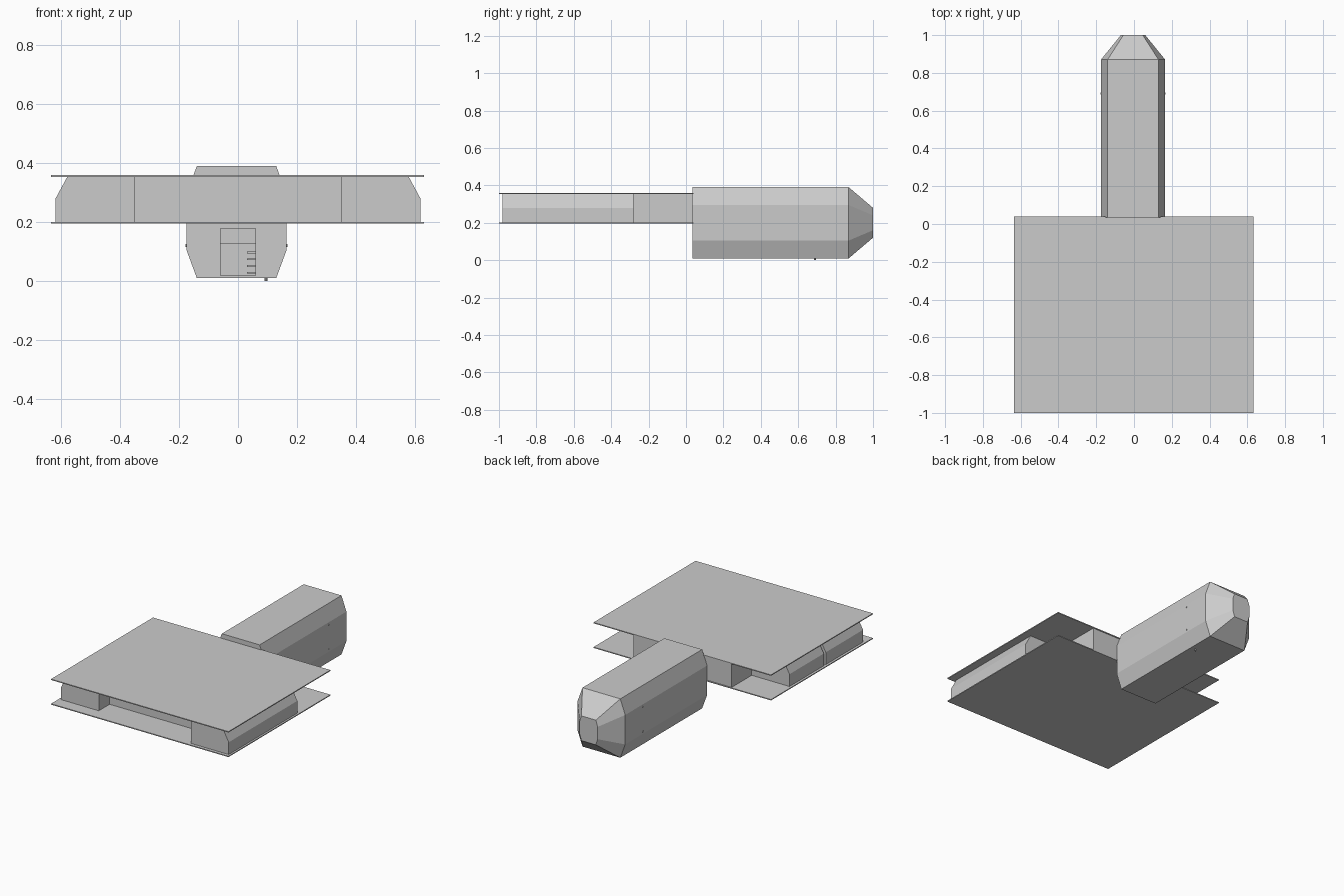
import bpy, bmesh
from mathutils import Vector

if "Cube" in bpy.data.objects:
    bpy.data.objects.remove(bpy.data.objects["Cube"])


def loft(name, rings):
    """Solid skinned through matching rings of points, capped at both ends."""
    bm = bmesh.new()
    loops = [[bm.verts.new(p) for p in ring] for ring in rings]
    n = len(loops[0])
    for a, b in zip(loops, loops[1:]):
        for i in range(n):
            j = (i + 1) % n
            bm.faces.new((a[i], a[j], b[j], b[i]))
    bm.faces.new(loops[0])
    bm.faces.new(loops[-1])
    bmesh.ops.recalc_face_normals(bm, faces=bm.faces)
    mesh = bpy.data.meshes.new(name)
    bm.to_mesh(mesh)
    bm.free()
    obj = bpy.data.objects.new(name, mesh)
    bpy.context.collection.objects.link(obj)
    return obj


def prism(name, profile, y0, y1):
    """Extrude an (x, z) profile along y."""
    return loft(name, [[(x, y, z) for x, z in profile] for y in (y0, y1)])


def box(name, x0, x1, y0, y1, z0, z1):
    return prism(name, [(x0, z0), (x1, z0), (x1, z1), (x0, z1)], y0, y1)


def screw(name, pos, normal):
    """Tiny screw head facing along normal."""
    bpy.ops.mesh.primitive_cylinder_add(vertices=8, radius=0.005, depth=0.01, location=pos)
    obj = bpy.context.object
    obj.rotation_euler = Vector(normal).to_track_quat('Z', 'Y').to_euler()
    obj.name = name


# Thin square plates
box("upper_plate", -0.635, 0.632, -1.0, 0.04, 0.354, 0.360)
box("lower_plate", -0.635, 0.632, -1.0, 0.04, 0.195, 0.201)

# Central block between the plates
box("center_block", -0.35, 0.35, -0.81, 0.035, 0.201, 0.354)

# Chamfered side blocks: one on the right, two on the left
side = [(0.35, 0.201), (0.62, 0.201), (0.62, 0.28), (0.58, 0.354), (0.35, 0.354)]
mirrored = [(-x, z) for x, z in side]
prism("right_side_block", side, -0.98, -0.28)
prism("left_front_block", mirrored, -0.92, -0.54)
prism("left_rear_block", mirrored, -0.52, -0.17)

# Eight-sided body with a tapered end
cx, cz = -0.005, 0.2
section = [(-0.135, -0.19), (0.135, -0.19), (0.17, -0.095), (0.17, 0.095),
           (0.135, 0.19), (-0.135, 0.19), (-0.17, 0.095), (-0.17, -0.095)]
stations = [(0.035, 1, 1), (0.87, 1, 1), (1.0, 0.38, 0.42)]
body = loft("body", [[(cx + x * sx, y, cz + z * sz) for x, z in section]
                     for y, sx, sz in stations])

# Socket in the front of the body, stepped near its top
for name, depth, z0, z1 in (("socket_cutter", 0.10, 0.018, 0.125),
                            ("socket_step_cutter", 0.07, 0.120, 0.178)):
    cutter = box(name, -0.06, 0.06, 0.0, depth, z0, z1)
    cutter.hide_render = True
    cutter.hide_viewport = True
    cutter.display_type = 'WIRE'
    cut = body.modifiers.new(name, 'BOOLEAN')
    cut.operation = 'DIFFERENCE'
    cut.solver = 'EXACT'
    cut.object = cutter

# Small contacts inside the socket
for i in range(4):
    z = 0.028 + i * 0.023
    box(f"socket_contact_{i + 1}", 0.03, 0.06, 0.045, 0.1, z - 0.003, z + 0.003)

# Screws on the body sides and a small foot underneath
for s in (-1, 1):
    for z in (0.12, 0.28):
        screw("side_screw", (cx + s * 0.168, 0.69, z), (s, 0, 0))
screw("under_foot", (0.095, 0.69, 0.005), (0, 0, 1))
